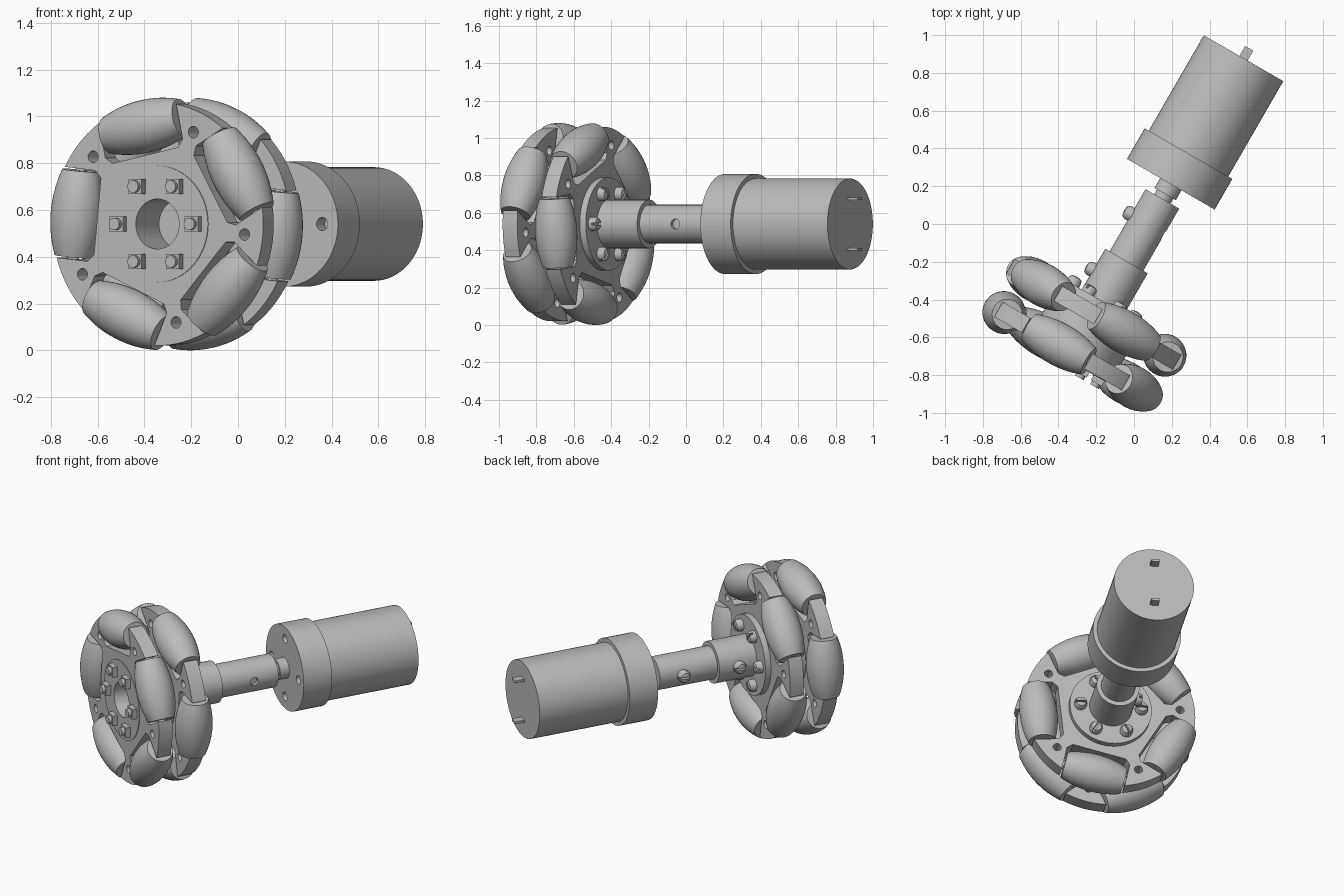
import bpy, bmesh
from math import sin, cos, asin, sqrt, pi, radians
from mathutils import Matrix, Vector

cube = bpy.data.objects.get("Cube")
if cube:
    bpy.data.objects.remove(cube)

# Working frame: X sideways, Y up, Z along the drive axis from motor to wheel
A = radians(60)
FRAME = Matrix(((sin(A), 0, -cos(A), 0.58),
                (-cos(A), 0, -sin(A), 0.8775),
                (0, 1, 0, 0.54),
                (0, 0, 0, 1)))
T = Matrix.Translation

grey = bpy.data.materials.new("plain_grey")
grey.use_nodes = True
grey.diffuse_color = (0.5, 0.5, 0.5, 1)
grey.node_tree.nodes["Principled BSDF"].inputs["Base Color"].default_value = (0.5, 0.5, 0.5, 1)


def rot(angle, axis="Z"):
    return Matrix.Rotation(angle, 4, axis)


def place(name, mesh, m=Matrix()):
    ob = bpy.data.objects.new(name, mesh)
    ob.matrix_world = FRAME @ m
    bpy.context.collection.objects.link(ob)
    return ob


def finish(name, bm, m):
    bmesh.ops.remove_doubles(bm, verts=bm.verts, dist=1e-5)
    bmesh.ops.recalc_face_normals(bm, faces=bm.faces)
    mesh = bpy.data.meshes.new(name)
    bm.to_mesh(mesh)
    bm.free()
    mesh.materials.append(grey)
    return place(name, mesh, m)


def lathe(name, profile, m=Matrix(), steps=48):
    """Spin (radius, height) points around Z."""
    bm = bmesh.new()
    vs = [bm.verts.new((r, 0, z)) for r, z in profile]
    es = [bm.edges.new(p) for p in zip(vs, vs[1:])]
    bmesh.ops.spin(bm, geom=vs + es, cent=(0, 0, 0), axis=(0, 0, 1),
                   angle=2 * pi, steps=steps, use_merge=True)
    return finish(name, bm, m)


def rod(name, r, z0, z1, m=Matrix(), steps=48):
    return lathe(name, [(0, z0), (r, z0), (r, z1), (0, z1)], m, steps)


def box(name, size, m=Matrix()):
    bm = bmesh.new()
    bmesh.ops.create_cube(bm, size=1, matrix=Matrix.Diagonal((*size, 1)))
    return finish(name, bm, m)


def prism(name, outline, depth, m=Matrix()):
    bm = bmesh.new()
    face = bm.faces.new([bm.verts.new((x, y, -depth / 2)) for x, y in outline])
    top = bmesh.ops.extrude_face_region(bm, geom=[face])["geom"]
    bmesh.ops.translate(bm, vec=(0, 0, depth),
                        verts=[v for v in top if isinstance(v, bmesh.types.BMVert)])
    return finish(name, bm, m)


def cut(ob, cutters):
    """Subtract the cutters, bake the result and remove them."""
    for c in cutters:
        c.hide_render = True
        mod = ob.modifiers.new("cut", "BOOLEAN")
        mod.operation, mod.solver, mod.object = "DIFFERENCE", "EXACT", c
    bpy.context.view_layer.update()
    baked = bpy.data.meshes.new_from_object(
        ob.evaluated_get(bpy.context.evaluated_depsgraph_get()))
    ob.modifiers.clear()
    ob.data = baked
    for c in cutters:
        bpy.data.objects.remove(c)


# Motor with stepped gearbox, output boss and terminals
rod("motor_body", 0.243, 0, 0.59, steps=64)
gearbox = rod("gearbox", 0.268, 0.583, 0.77, steps=64)
cut(gearbox, [rod("hole", 0.028, 0.7, 0.8, rot(k * pi / 2) @ T((0.19, 0, 0)), 20)
              for k in range(4)])
rod("output_boss", 0.065, 0.76, 0.83)
rod("output_shaft", 0.05, 0.8, 0.9)
for s in (1, -1):
    box("terminal", (0.05, 0.016, 0.07), T((0, s * 0.135, -0.025)))

# Coupling and hub
coupling = rod("coupling", 0.103, 0.86, 1.26)
cut(coupling, [rod("hole", 0.027, 0.08, 0.15, T((0, 0, 1.02)) @ rot(pi / 2, "Y"), 20)])
rod("hub_tube", 0.13, 1.24, 1.5)
rod("hub_flange", 0.249, 1.488, 1.53, steps=64)

# Slotted screws: six on the hub flange, two set sideways
screw = lathe("flange_screw", [(0, -0.02), (0.038, -0.02), (0.038, 0.025), (0.03, 0.04), (0, 0.046)],
              T((0.185, 0, 1.488)) @ rot(pi, "X"), 24)
cut(screw, [box("slot", (0.1, 0.012, 0.04), T((0.185, 0, 1.448)))])
for k in range(1, 6):
    place("flange_screw", screw.data, rot(k * pi / 3) @ T((0.185, 0, 1.488)) @ rot(pi, "X"))
for x, z in ((0.1, 1.013), (0.127, 1.37)):
    place("side_screw", screw.data, T((-x, 0, z)) @ rot(-pi / 2, "Y"))

# Wheel geometry
OUTER, PLATE, AXLE, SLOT = 0.54, 0.52, 0.427, 0.195
half = asin(SLOT / PLATE)
edge = sqrt(PLATE ** 2 - SLOT ** 2)
sector = [(edge, -SLOT), (0.33, -SLOT), (0.30, -0.165), (0.30, 0.165), (0.33, SLOT)]
for i in range(8):
    a = half + (radians(72) - 2 * half) * i / 7
    sector.append((PLATE * cos(a), PLATE * sin(a)))
outline = []
for k in range(5):
    turn = rot(radians(72 * k))
    # the last arc point coincides with the start of the next slot
    outline += [tuple((turn @ Vector((x, y, 0))).xy) for x, y in sector[:-1]]

# Barrel profile follows the wheel rim
stations = [-0.185 + 0.37 * i / 16 for i in range(17)]
barrel = [(0, -0.185)] + [(sqrt(OUTER ** 2 - s * s) - AXLE, s) for s in stations] + [(0, 0.185)]


def bore():
    return rod("bore", 0.107, 1.65, 1.95)


# Two wheels, turned half a pitch apart
for side, w, start in (("rear", 1.57, -6), ("front", 1.80, 174)):
    base = T((0, 0, w)) @ rot(radians(start))
    plate = prism(side + "_wheel_plate", outline, 0.09, base)
    cutters = [rod("hole", 0.025, -0.1, 0.1,
                   base @ rot(radians(36 + 72 * k)) @ T((0.43, 0, 0)), 20) for k in range(5)]
    if side == "front":
        cutters.append(bore())
    cut(plate, cutters)
    for k in range(5):
        spot = base @ rot(radians(72 * k)) @ T((AXLE, 0, 0)) @ rot(-pi / 2, "X")
        lathe(side + "_roller", barrel, spot, 40)
        rod(side + "_roller_axle", 0.025, -0.21, 0.21, spot, 16)

# Core joining both wheels
core = rod("wheel_core", 0.249, 1.53, 1.849, steps=64)
cut(core, [bore()])

# Square nuts with bolt ends
for k in range(6):
    m = rot(k * pi / 3) @ T((0.185, 0, 1.845))
    box("square_nut", (0.066, 0.066, 0.05), m @ T((0, 0, 0.01)) @ rot(-k * pi / 3))
    rod("bolt_end", 0.026, 0, 0.055, m, 20)

# Smooth curved faces, keep edges crisp
bpy.ops.object.select_all(action="DESELECT")
for ob in bpy.context.collection.objects:
    if ob.type == "MESH" and grey.name in ob.data.materials:
        ob.select_set(True)
        bpy.context.view_layer.objects.active = ob
bpy.ops.object.shade_smooth_by_angle(angle=radians(30))
